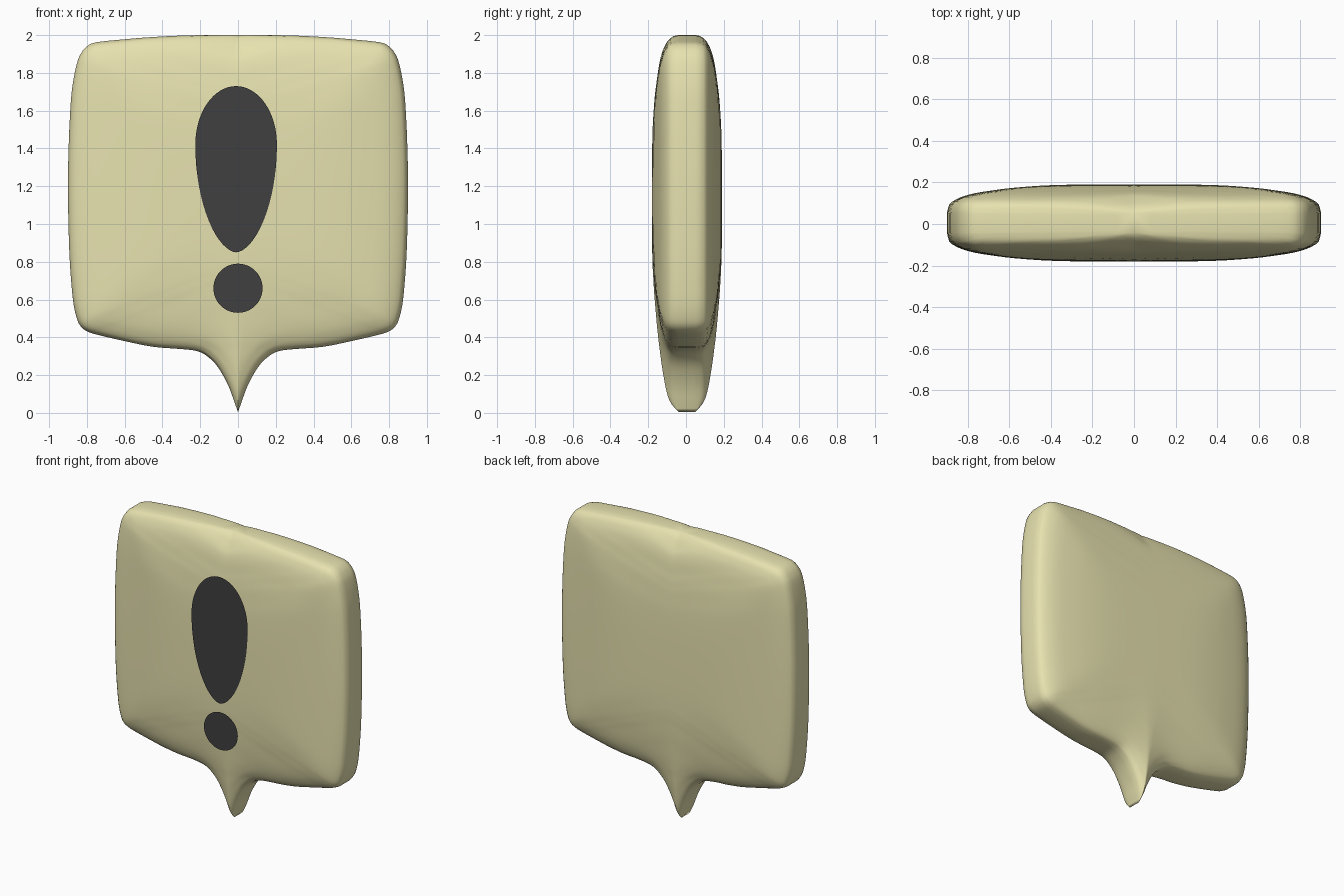
import bpy, bmesh, math
from mathutils import Vector

if "Cube" in bpy.data.objects:
    bpy.data.objects.remove(bpy.data.objects["Cube"])

# Right half of the outline: x, z, and the height on the centreline it runs in to
OUTLINE = [
    (0, .005, .005), (.02, .06, .065), (.045, .13, .14), (.08, .2, .215), (.12, .26, .28),
    (.17, .305, .34), (.22, .328, .39), (.3, .338, .46), (.45, .35, .56), (.6, .38, .64),
    (.75, .415, .72), (.8, .432, .76), (.83, .455, .79), (.85, .49, .82), (.868, .56, .88),
    (.88, .66, .95), (.893, .85, 1.05), (.9, 1.15, 1.2), (.897, 1.4, 1.35), (.885, 1.65, 1.48),
    (.87, 1.77, 1.55), (.85, 1.86, 1.62), (.83, 1.905, 1.66), (.8, 1.94, 1.7), (.75, 1.962, 1.74),
    (.6, 1.978, 1.8), (.45, 1.99, 1.85), (.25, 1.999, 1.91), (0, 2.0, 2.0)]
# Half thickness against distance from the outline
THICK = [(0, .045), (.004, .07), (.01, .088), (.03, .107), (.08, .13), (.15, .147),
         (.3, .168), (.45, .18), (.6, .185), (1, .187)]
STEPS, RINGS, Y0 = 3, 18, .005


def material(name, color):
    m = bpy.data.materials.new(name)
    m.diffuse_color = (*color, 1)
    m.use_nodes = True
    m.node_tree.nodes["Principled BSDF"].inputs["Base Color"].default_value = m.diffuse_color
    return m


def add_object(name, bm, mat):
    me = bpy.data.meshes.new(name)
    bm.to_mesh(me)
    bm.free()
    me.materials.append(mat)
    ob = bpy.data.objects.new(name, me)
    bpy.context.collection.objects.link(ob)
    return ob


def spline(points, steps):
    p = [Vector(q) for q in points]
    p = [Vector((-p[1].x, p[1].y, p[1].z))] + p + [Vector((-p[-2].x, p[-2].y, p[-2].z))]
    p[0] = 2 * p[1] - p[2]          # keep the tail tip sharp
    out = []
    for a, b, c, d in zip(p, p[1:], p[2:], p[3:]):
        for k in range(steps):
            t = k / steps
            out.append(.5 * (2 * b + (c - a) * t + (2 * a - 5 * b + 4 * c - d) * t * t
                             + (3 * b - a - 3 * c + d) * t ** 3))
    return out + [p[-2]]


def half_thickness(d):
    for (d0, h0), (d1, h1) in zip(THICK, THICK[1:]):
        if d <= d1:
            return h0 + (h1 - h0) * (d - d0) / (d1 - d0)
    return THICK[-1][1]


def edge_distance(q, line):
    best = 9
    for a, b in zip(line, line[1:]):
        ab = b - a
        t = max(0, min(1, (q - a).dot(ab) / ab.length_squared))
        best = min(best, (a + ab * t - q).length)
    return best


# Bubble body: rings from the outline in to the centreline, swollen by edge distance
pts = spline(OUTLINE, STEPS)
line = [Vector((p.x, p.y)) for p in pts]
grid, h = [], []
for p in pts:
    row = [Vector((p.x, p.y)).lerp(Vector((0, p.z)), (j / RINGS) ** 2) for j in range(RINGS + 1)]
    grid.append(row)
    h.append([half_thickness(edge_distance(q, line)) for q in row])
for _ in range(8):                  # soften the ridges inside the dome
    old = [r[:] for r in h]
    for i in range(1, len(h) - 1):
        for j in range(5, RINGS + 1):
            h[i][j] = (old[i - 1][j] + 2 * old[i][j] + old[i + 1][j]) / 4

bm = bmesh.new()
strips = []
for row, hs in zip(grid, h):
    front = [bm.verts.new((q.x, Y0 - t, q.y)) for q, t in zip(row, hs)]
    back = [bm.verts.new((q.x, Y0 + t, q.y)) for q, t in zip(row, hs)]
    strips.append(front[::-1] + back)
for a, b in zip(strips, strips[1:]):
    for k in range(len(a) - 1):
        bm.faces.new((a[k], a[k + 1], b[k + 1], b[k]))
bmesh.ops.remove_doubles(bm, verts=bm.verts, dist=1e-5)
bmesh.ops.recalc_face_normals(bm, faces=bm.faces)
# Mirror the right half across x = 0
copy = bmesh.ops.duplicate(bm, geom=bm.verts[:] + bm.edges[:] + bm.faces[:])["geom"]
for v in copy:
    if isinstance(v, bmesh.types.BMVert):
        v.co.x = -v.co.x
bmesh.ops.remove_doubles(bm, verts=bm.verts, dist=1e-5)
bmesh.ops.recalc_face_normals(bm, faces=bm.faces)
for f in bm.faces:
    f.smooth = True
add_object("bubble_body", bm, material("yellow", (.8, .76, .43)))


# Mark on the front: flat drop and dot
def flat_mark(name, cx, cz, width, up, down, power):
    bm = bmesh.new()
    ring = []
    for k in range(64):
        a = 2 * math.pi * k / 64
        c, s = math.cos(a), math.sin(a)
        x = math.copysign(abs(c) ** (power if s < 0 else 1), c) * width
        ring.append(bm.verts.new((cx + x, -.188, cz + s * (up if s > 0 else down))))
    bm.faces.new(ring)
    add_object(name, bm, black)


black = material("black", (.05, .05, .05))
flat_mark("mark_drop", -.01, 1.42, .216, .31, .57, 1.15)
flat_mark("mark_dot", 0, .66, .13, .13, .13, 1)
